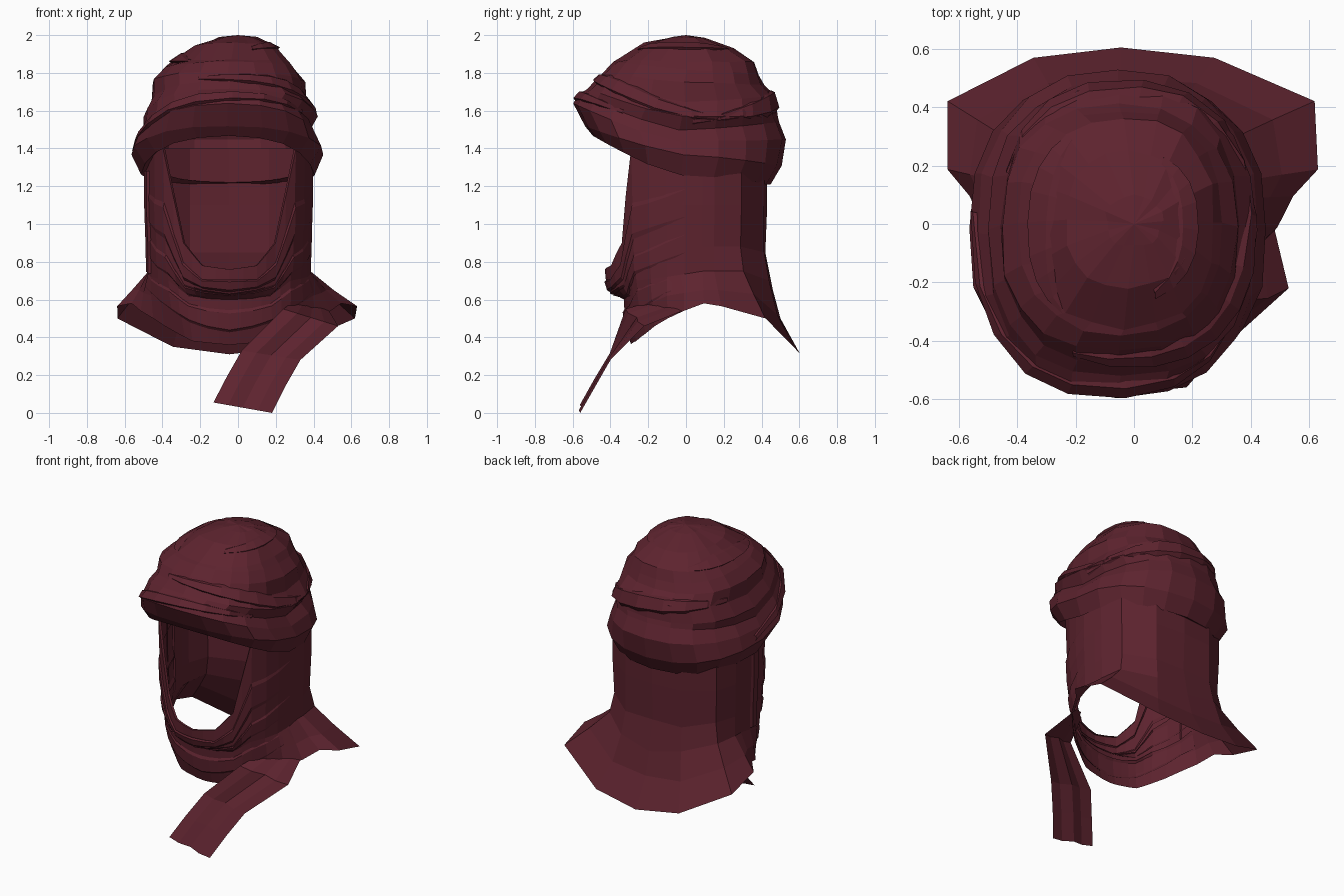
import bpy
import math
import random

random.seed(4)
if "Cube" in bpy.data.objects:
    bpy.data.objects.remove(bpy.data.objects["Cube"], do_unlink=True)

# One cloth colour
cloth = bpy.data.materials.new("dark_maroon_cloth")
cloth.use_nodes = True
COLOUR = (0.11, 0.017, 0.028, 1)
cloth.diffuse_color = COLOUR
cloth.node_tree.nodes["Principled BSDF"].inputs["Base Color"].default_value = COLOUR


def sheet(name, rows, closed=False, tip=None):
    """Build a cloth surface by joining neighbouring rows of points."""
    count = len(rows[0])
    verts = [point for row in rows for point in row]
    faces = []
    for r in range(len(rows) - 1):
        for c in range(count if closed else count - 1):
            d = (c + 1) % count
            faces.append((r * count + c, r * count + d,
                          (r + 1) * count + d, (r + 1) * count + c))
    if tip:
        last = (len(rows) - 1) * count
        verts.append(tip)
        for c in range(count):
            faces.append((last + c, last + (c + 1) % count, len(verts) - 1))
    mesh = bpy.data.meshes.new(name)
    mesh.from_pydata(verts, [], faces)
    mesh.materials.append(cloth)
    obj = bpy.data.objects.new(name, mesh)
    bpy.context.collection.objects.link(obj)


def blend(a, b, t):
    return [p + (q - p) * t for p, q in zip(a, b)]


def soft_power(value, power):
    return math.copysign(abs(value) ** power, value)


# Turban rings: front y, front z, back y, back z, right x, left x, side z
RINGS = [
    (-.42, 1.5, .42, 1.22, -.46, .38, 1.31),
    (-.5, 1.47, .45, 1.21, -.51, .41, 1.26),
    (-.54, 1.52, .51, 1.31, -.57, .46, 1.37),
    (-.6, 1.64, .535, 1.45, -.54, .43, 1.44),
    (-.57, 1.69, .5, 1.54, -.5, .39, 1.5),
    (-.53, 1.72, .49, 1.57, -.51, .42, 1.57),
    (-.49, 1.76, .48, 1.68, -.46, .37, 1.65),
    (-.44, 1.81, .42, 1.74, -.46, .355, 1.75),
    (-.38, 1.86, .39, 1.79, -.4, .31, 1.82),
    (-.36, 1.87, .37, 1.86, -.35, .28, 1.86),
    (-.22, 1.96, .25, 1.93, -.24, .2, 1.94),
    (-.08, 1.99, .1, 1.985, -.1, .1, 1.99),
]


def turban_point(angle, level, lift=0):
    """Point on the turban; angle is in degrees from the front."""
    i = min(int(level), len(RINGS) - 2)
    fy, fz, by, bz, xr, xl, sz = blend(RINGS[i], RINGS[i + 1], level - i)
    a = math.radians(angle)
    s = soft_power(math.sin(a), .87)
    c = soft_power(-math.cos(a), .82 if math.cos(a) > 0 else .87)
    x = (xr + xl) / 2 + ((xl - xr) / 2 + lift) * s
    y = (fy + by) / 2 + ((by - fy) / 2 + lift) * c
    z = sz + ((fz if c < 0 else bz) - sz) * abs(c) ** 1.3
    return x, y, z + lift * .4


# Turban shell, slightly irregular like wound cloth
turban_rows = []
for level in range(len(RINGS)):
    row = []
    for step in range(20):
        wobble = random.uniform(-.01, .004) if level > 0 else 0
        row.append(turban_point(step * 18, level, wobble))
    turban_rows.append(row)
sheet("turban", turban_rows, closed=True, tip=(0, 0, 2))


def wrap_band(name, start, end, low, high, width, steps=8):
    """Overlapping strip wound over the turban, thinning out at its ends."""
    rows = []
    for across, lift in ((0, -.012), (.15, .012), (.8, .008), (1, -.012)):
        row = []
        for i in range(steps + 1):
            t = i / steps
            swell = math.sin(math.pi * t)
            level = low + (high - low) * t + width * (.3 + .7 * swell) * across
            out = lift if lift < 0 else lift * swell
            row.append(turban_point(start + (end - start) * t, level, out))
        rows.append(row)
    sheet(name, rows)


wrap_band("brow_wrap", -95, 60, 2.2, 3.9, 1.4)
wrap_band("side_wrap", 110, -20, 4.6, 6.2, 1.3)
wrap_band("back_wrap", 95, 250, 4.4, 6, 1.3)
wrap_band("right_crown_wrap", -35, -145, 8.6, 9, .9)
wrap_band("left_crown_wrap", 20, 150, 9.6, 9.9, .8)

# Hood profiles by angle from the front: (radius, z) from top edge to hem
CENTRE_X, CENTRE_Y = -.045, .05
HOOD = {
    0: ((.48, .76), (.475, .71), (.45, .63), (.38, .61), (.37, .45), (.34, .36)),
    18: ((.47, .78), (.47, .71), (.45, .65), (.39, .61), (.38, .47), (.35, .37)),
    32: ((.46, .9), (.46, .8), (.45, .68), (.41, .62), (.4, .5), (.37, .38)),
    46: ((.49, 1.4), (.48, 1.1), (.47, .85), (.45, .7), (.42, .55), (.38, .42)),
    70: ((.45, 1.4), (.45, 1.1), (.44, .88), (.44, .72), (.44, .62), (.43, .5)),
    95: ((.44, 1.4), (.44, 1.1), (.435, .88), (.43, .75), (.48, .65), (.52, .58)),
    103: ((.45, 1.4), (.445, 1.1), (.44, .88), (.44, .75), (.53, .65), (.61, .565)),
    122: ((.46, 1.4), (.46, 1.1), (.45, .88), (.48, .75), (.58, .63), (.7, .5)),
    150: ((.42, 1.4), (.42, 1.1), (.42, .85), (.45, .7), (.5, .52), (.6, .35)),
    180: ((.38, 1.4), (.38, 1.1), (.37, .85), (.41, .65), (.45, .5), (.555, .31)),
}
KEYS = list(HOOD)


def hood_point(angle, level, lift=0):
    side = abs(angle)
    k = next(i for i in range(len(KEYS) - 1) if side <= KEYS[i + 1])
    t = (side - KEYS[k]) / (KEYS[k + 1] - KEYS[k])
    i = min(int(level), 4)
    upper = blend(HOOD[KEYS[k]][i], HOOD[KEYS[k + 1]][i], t)
    lower = blend(HOOD[KEYS[k]][i + 1], HOOD[KEYS[k + 1]][i + 1], t)
    radius, z = blend(upper, lower, level - i)
    a = math.radians(angle)
    x = math.sin(a) * (radius + lift)
    # The shawl hangs a little wider on the left shoulder
    if x > 0 and level > 3:
        x *= 1 + .07 * (level - 3) * math.sin(a)
    return CENTRE_X + x, CENTRE_Y - math.cos(a) * (radius + lift), z


# Hood with face opening and a flaring shawl at the back
half = []
for a, b in zip(KEYS, KEYS[1:]):
    half += [a, (a + b) / 2] if a < 95 else [a]
columns = [-180] + [-a for a in reversed(half[1:])] + half
sheet("hood", [[hood_point(a, level) for a in columns] for level in range(6)],
      closed=True)


def drape(name, reach, top, bottom, rise, lift):
    """U-shaped fold round the face, rising and flattening at its ends."""
    angles = [a for a in columns if abs(a) <= reach]
    rows = []
    for t, out in ((0, -.01), (.2, lift), (.75, lift), (1, -.01)):
        row = []
        for a in angles:
            end = (abs(a) / reach) ** 2
            level = top + (bottom - top) * t - rise * end
            row.append(hood_point(a, level, out if out < 0 else out * (1 - end)))
        rows.append(row)
    sheet(name, rows)


drape("chin_fold", 85, 1, 2, .5, .012)
drape("neck_fold", 85, 2.2, 3.1, .7, .012)
drape("lower_cowl_fold", 85, 3.3, 4.4, .5, .01)

# Upright pleat on the right cheek
sheet("cheek_pleat", [[hood_point(a, level, lift) for a, lift in
                       ((-84, -.008), (-81, .012), (-73, .012), (-70, -.008))]
                      for level in (.4, 1, 2, 2.9)])

# Narrow edge turned inward round the face
edge = [a for a in columns if abs(a) <= 52]
sheet("face_edge", [[hood_point(a, 0, lift) for a in edge] for lift in (0, -.015)])

# Loose scarf end falling from the left shoulder across the chest
TAIL = [
    ((.32, -.12, .61), (.47, .03, .56)),
    ((.24, -.32, .55), (.53, -.22, .46)),
    ((.02, -.39, .33), (.33, -.4, .28)),
    ((-.06, -.475, .19), (.25, -.48, .14)),
    ((-.13, -.55, .055), (.18, -.56, 0)),
]
tail_rows = []
for start, end in TAIL:
    row = []
    for t, crease in ((0, 0), (.25, -.01), (.5, .01), (.75, -.01), (1, 0)):
        x, y, z = blend(start, end, t)
        row.append((x, y + crease, z))
    tail_rows.append(row)
sheet("scarf_tail", tail_rows)
